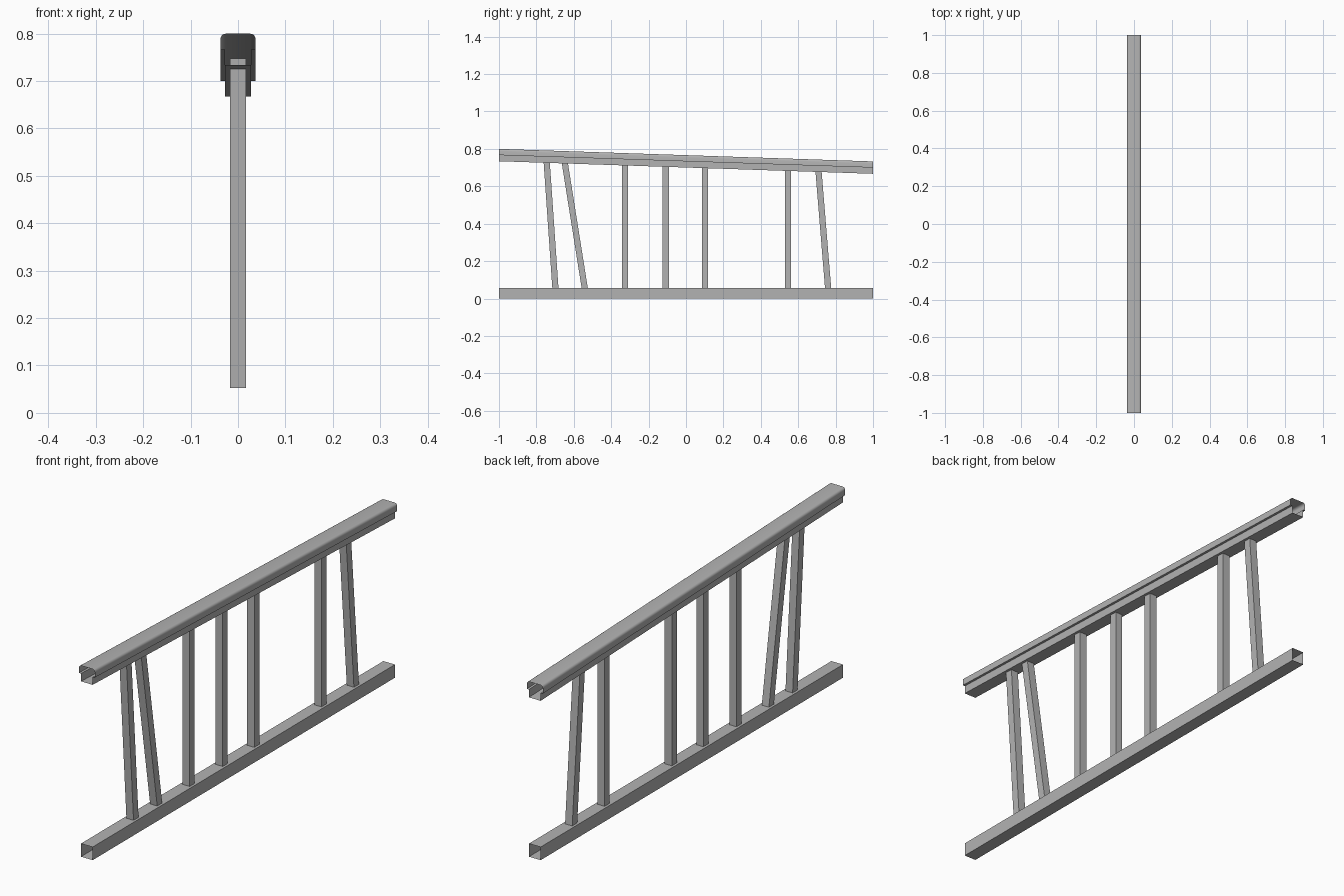
import bpy
import bmesh
import math
from mathutils import Vector

cube = bpy.data.objects.get("Cube")
if cube:
    bpy.data.objects.remove(cube, do_unlink=True)

grey = bpy.data.materials.new("painted_grey")
grey.use_nodes = True
COLOUR = (0.45, 0.45, 0.45, 1)
grey.diffuse_color = COLOUR
grey.node_tree.nodes["Principled BSDF"].inputs["Base Color"].default_value = COLOUR


def loft(name, start, end, capped=False):
    """Join two matching closed outlines with a wall of quads."""
    bm = bmesh.new()
    a = [bm.verts.new(p) for p in start]
    b = [bm.verts.new(p) for p in end]
    n = len(a)
    for i in range(n):
        j = (i + 1) % n
        bm.faces.new((a[i], a[j], b[j], b[i]))
    if capped:
        bm.faces.new(a)
        bm.faces.new(b)
    bmesh.ops.recalc_face_normals(bm, faces=bm.faces)
    mesh = bpy.data.meshes.new(name)
    bm.to_mesh(mesh)
    bm.free()
    mesh.materials.append(grey)
    obj = bpy.data.objects.new(name, mesh)
    bpy.context.collection.objects.link(obj)
    return obj


def rail(name, profile, front_z, back_z):
    """Open-ended tube along y with a mirrored half profile of (x, z)."""
    outline = profile + [(-x, z) for x, z in reversed(profile)]
    return loft(name,
                [Vector((x, -1, z + front_z)) for x, z in outline],
                [Vector((x, 1, z + back_z)) for x, z in outline])


# Bottom rail: open square tube
HALF = 0.027
rail("bottom_rail", [(HALF, 0), (HALF, 0.055)], 0, 0)

# Handrail: narrow channel stepping out to a wider cap with rounded shoulders
CAP, RADIUS, STEP, TOP = 0.037, 0.011, 0.033, 0.066
shoulder = []
for k in range(5):
    t = k * math.pi / 8
    shoulder.append((CAP - RADIUS + RADIUS * math.cos(t),
                     TOP - RADIUS + RADIUS * math.sin(t)))
FRONT_Z, BACK_Z = 0.734, 0.667
handrail = rail("handrail", [(HALF, 0), (HALF, STEP), (CAP, STEP)] + shoulder,
                FRONT_Z, BACK_Z)
bpy.context.view_layer.objects.active = handrail
handrail.select_set(True)
bpy.ops.object.shade_smooth_by_angle(angle=math.radians(30))

# Balusters: (y at the bottom rail, y at the handrail), some of them leaning
BALUSTERS = [(-0.698, -0.746), (-0.541, -0.651), (-0.327, -0.327),
             (-0.108, -0.108), (0.101, 0.101), (0.545, 0.545), (0.76, 0.707)]
R = 0.0165
for i, (low, high) in enumerate(BALUSTERS):
    z0 = 0.053
    z1 = FRONT_Z + (BACK_Z - FRONT_Z) * (high + 1) / 2 + 0.022
    corners = [(-R, -R), (R, -R), (R, R), (-R, R)]
    loft(f"baluster_{i + 1}",
         [Vector((x, low + y, z0)) for x, y in corners],
         [Vector((x, high + y, z1)) for x, y in corners], capped=True)
